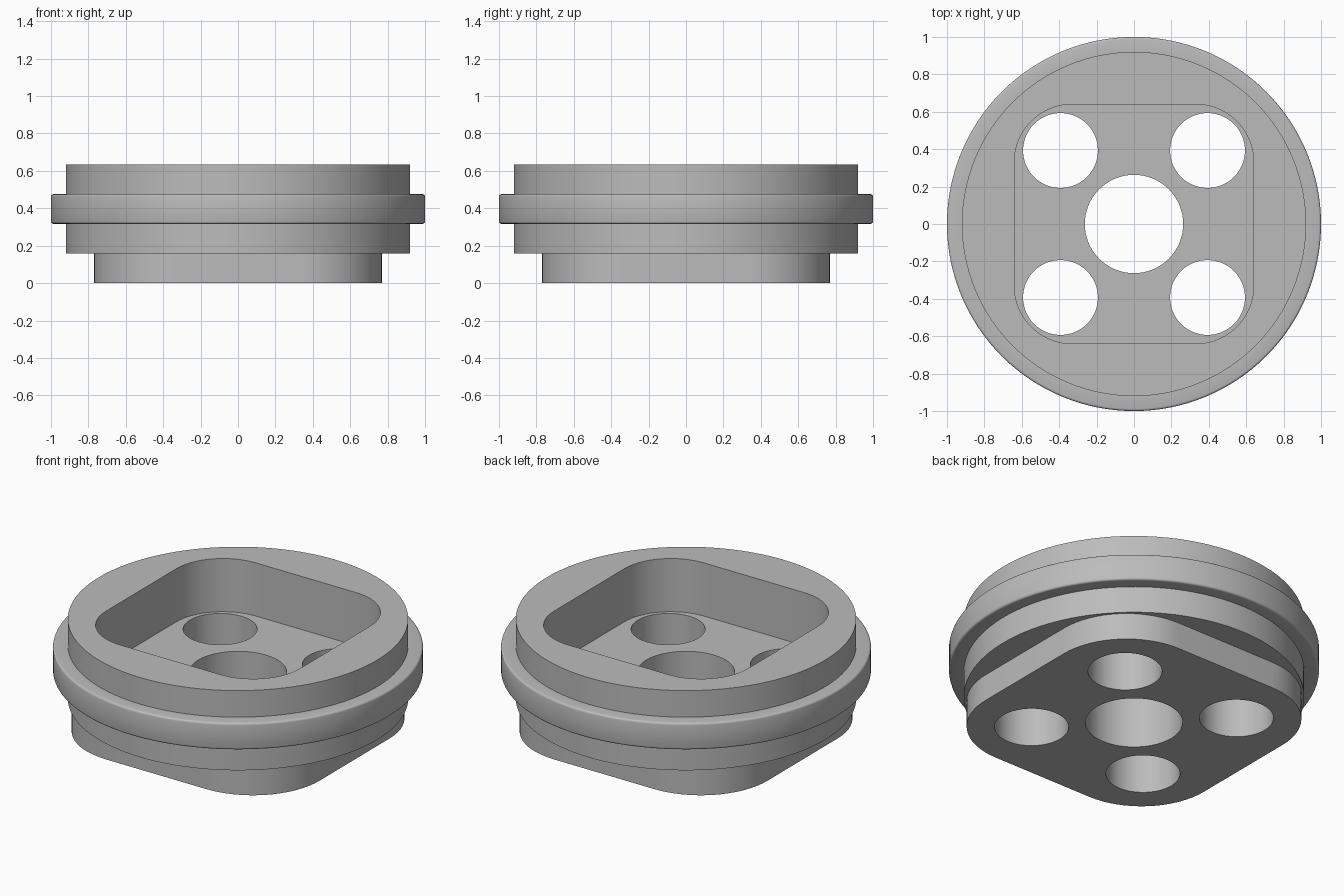
import bpy, bmesh, math

if "Cube" in bpy.data.objects:
    bpy.data.objects.remove(bpy.data.objects["Cube"])

H = 0.634            # total height, split into four equal steps
S = H / 4
R_BODY, R_FLANGE = 0.92, 1.0
SEG = 128

grey = bpy.data.materials.new("plain grey")
grey.diffuse_color = (0.5, 0.5, 0.5, 1)
grey.use_nodes = True
grey.node_tree.nodes["Principled BSDF"].inputs["Base Color"].default_value = grey.diffuse_color


def circle(r, cx=0, cy=0, n=SEG):
    return [(cx + r * math.cos(2 * math.pi * i / n),
             cy + r * math.sin(2 * math.pi * i / n)) for i in range(n)]


def rounded_square(half, centre, n=16):
    """Square outline whose corner arcs are centred at +-centre."""
    r = half - centre
    pts = []
    for q, (sx, sy) in enumerate([(1, 1), (-1, 1), (-1, -1), (1, -1)]):
        for i in range(n + 1):
            a = math.pi / 2 * (q + i / n)
            pts.append((sx * centre + r * math.cos(a), sy * centre + r * math.sin(a)))
    return pts


def stack(name, layers):
    """Closed solid joining outlines of equal point count, bottom to top."""
    bm = bmesh.new()
    rings = [[bm.verts.new((x, y, z)) for x, y in pts] for pts, z in layers]
    n = len(rings[0])
    for a, b in zip(rings, rings[1:]):
        for i in range(n):
            j = (i + 1) % n
            bm.faces.new((a[i], a[j], b[j], b[i]))
    bm.faces.new(rings[0][::-1])
    bm.faces.new(rings[-1])
    bmesh.ops.recalc_face_normals(bm, faces=bm.faces)
    me = bpy.data.meshes.new(name)
    bm.to_mesh(me)
    bm.free()
    me.materials.append(grey)
    ob = bpy.data.objects.new(name, me)
    bpy.context.collection.objects.link(ob)
    return ob


def prism(name, pts, z0, z1):
    return stack(name, [(pts, z0), (pts, z1)])


def combine(target, other, operation):
    m = target.modifiers.new(operation, 'BOOLEAN')
    m.operation, m.object, m.solver = operation, other, 'EXACT'
    bpy.context.view_layer.objects.active = target
    bpy.ops.object.modifier_apply(modifier=m.name)
    bpy.data.objects.remove(other)


# Round body with a softly edged flange around its middle
profile = [(R_BODY, S), (R_BODY, 2 * S)]
f = 0.012
for cz, start in ((2 * S + f, -90), (3 * S - f, 0)):
    for k in range(4):
        a = math.radians(start + 30 * k)
        profile.append((R_FLANGE - f + f * math.cos(a), cz + f * math.sin(a)))
profile += [(R_BODY, 3 * S), (R_BODY, H)]
body = stack("flanged_body", [(circle(r), z) for r, z in profile])

# Rounded square boss below, matching pocket above
combine(body, prism("boss", rounded_square(0.77, 0.33), 0, 1.5 * S), 'UNION')
combine(body, prism("pocket", rounded_square(0.64, 0.33), 2 * S, H + 0.2), 'DIFFERENCE')

# Centre bore and four corner holes
holes = [(0.263, 0, 0)] + [(0.2, sx * 0.393, sy * 0.393) for sx in (-1, 1) for sy in (-1, 1)]
for r, x, y in holes:
    combine(body, prism("hole", circle(r, x, y, 64), -0.2, H), 'DIFFERENCE')

# Smooth curved walls, sharp rims
bpy.ops.object.select_all(action='DESELECT')
body.select_set(True)
bpy.context.view_layer.objects.active = body
bpy.ops.object.shade_smooth_by_angle(angle=math.radians(35))
